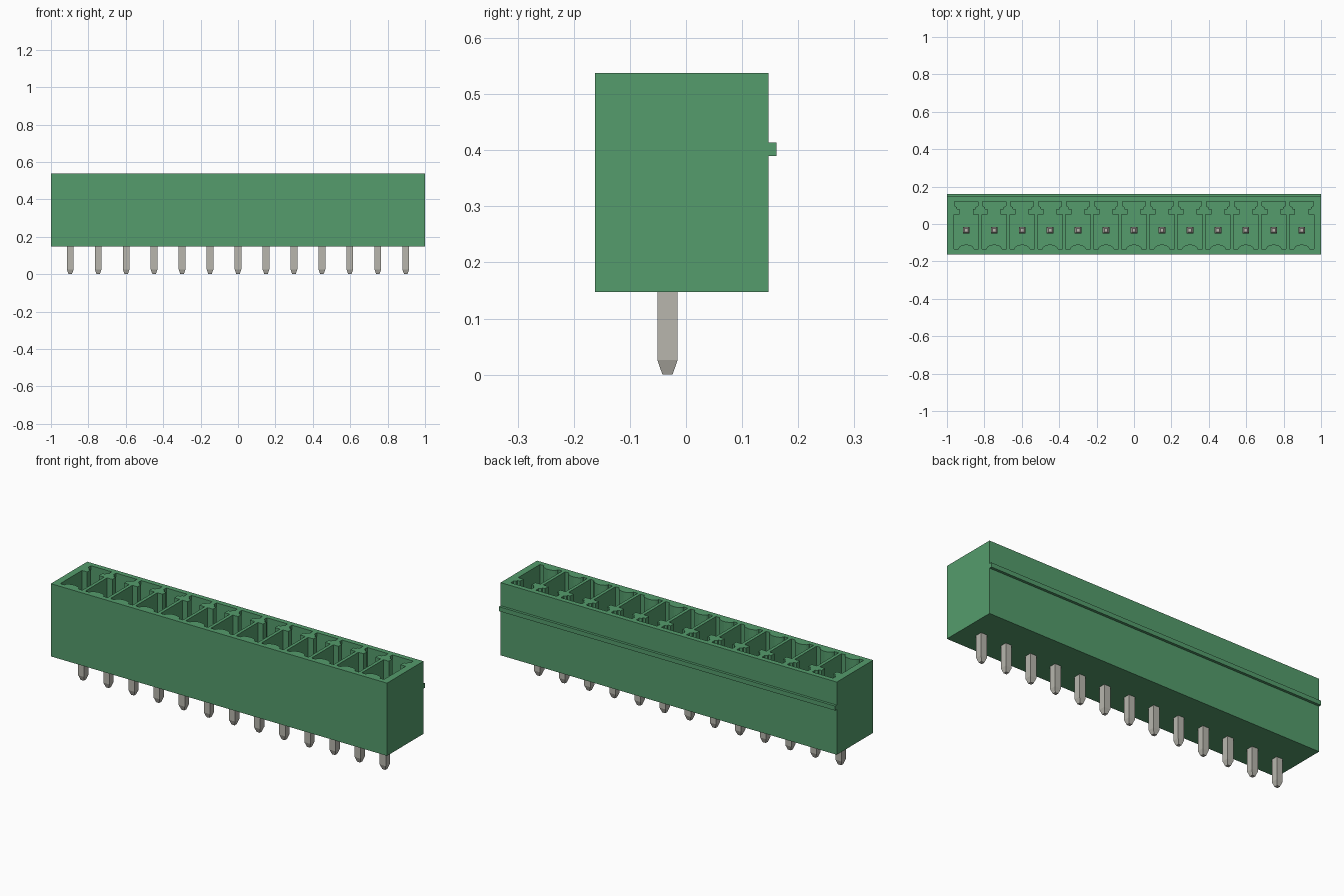
import bpy, bmesh, math

if "Cube" in bpy.data.objects:
    bpy.data.objects.remove(bpy.data.objects["Cube"], do_unlink=True)

PITCH, COUNT, PIN_Y = 0.1495, 13, -0.033
BASE, FLOOR, TOP = 0.147, 0.225, 0.538
CENTRES = [(i - (COUNT - 1) / 2) * PITCH for i in range(COUNT)]


def material(name, rgb, rough):
    m = bpy.data.materials.new(name)
    m.use_nodes = True
    m.diffuse_color = (*rgb, 1)
    bsdf = m.node_tree.nodes["Principled BSDF"]
    bsdf.inputs["Base Color"].default_value = (*rgb, 1)
    bsdf.inputs["Roughness"].default_value = rough
    return m


green = material("green plastic", (0.089, 0.332, 0.150), 0.5)
metal = material("tinned metal", (0.48, 0.47, 0.42), 0.4)


def loft(bm, rings):
    """Closed solid through a stack of matching rings of points."""
    loops = [[bm.verts.new(p) for p in r] for r in rings]
    n = len(loops[0])
    bm.faces.new(loops[0][::-1])
    bm.faces.new(loops[-1])
    for a, b in zip(loops, loops[1:]):
        for i in range(n):
            j = (i + 1) % n
            bm.faces.new((a[i], a[j], b[j], b[i]))


def finish(bm, name, mat):
    bmesh.ops.recalc_face_normals(bm, faces=bm.faces)
    me = bpy.data.meshes.new(name)
    bm.to_mesh(me)
    bm.free()
    me.materials.append(mat)
    ob = bpy.data.objects.new(name, me)
    bpy.context.collection.objects.link(ob)
    return ob


def box(name, x, y0, y1, z0, z1, mat):
    bm = bmesh.new()
    loft(bm, [[(-x, y0, z), (x, y0, z), (x, y1, z), (-x, y1, z)] for z in (z0, z1)])
    return finish(bm, name, mat)


# Housing block and the rib along its back
housing = box("housing", 1.0, -0.162, 0.147, BASE, TOP, green)
box("back_rib", 1.0, 0.147, 0.161, 0.39, 0.414, green)

# Socket outline: curved front bump, wide chamber, narrow neck, keyed back slot
half = [(0.066, -0.135), (0.066, 0.05), (0.035, 0.05), (0.035, 0.08),
        (0.05, 0.08), (0.05, 0.09), (0.062, 0.096), (0.062, 0.12)]
bump = [(-0.042 * math.cos(a), -0.135 + 0.025 * math.sin(a))
        for a in (math.pi * k / 10 for k in range(11))]
outline = half + [(-x, y) for x, y in reversed(half)] + bump

bm = bmesh.new()
for cx in CENTRES:
    loft(bm, [[(cx + x, y, z) for x, y in outline] for z in (FLOOR, TOP + 0.05)])
cutter = finish(bm, "socket_cutter", green)
cutter.hide_render = True

# Cut the sockets
mod = housing.modifiers.new("sockets", "BOOLEAN")
mod.operation = "DIFFERENCE"
mod.solver = "EXACT"
mod.object = cutter
bpy.context.view_layer.objects.active = housing
bpy.ops.object.modifier_apply(modifier=mod.name)
bpy.data.objects.remove(cutter, do_unlink=True)

# Square contact pins with tapered ends
for n, cx in enumerate(CENTRES):
    bm = bmesh.new()
    loft(bm, [[(cx + sx * w, PIN_Y + sy * w, z)
               for sx, sy in ((-1, -1), (1, -1), (1, 1), (-1, 1))]
              for z, w in ((0, 0.009), (0.026, 0.018), (0.41, 0.018), (0.435, 0.009))])
    finish(bm, f"pin_{n + 1}", metal)
